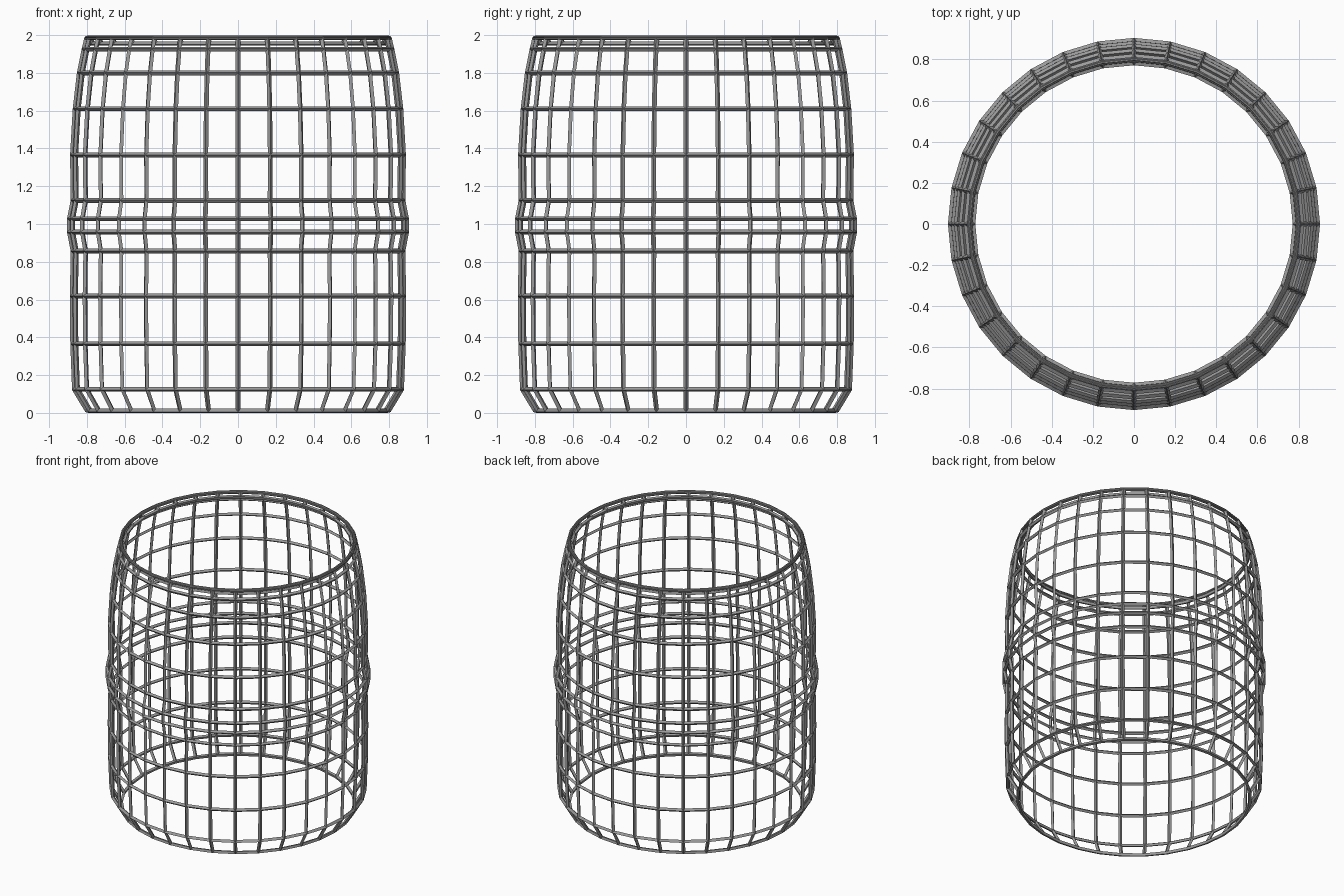
import bpy, math

if "Cube" in bpy.data.objects:
    bpy.data.objects.remove(bpy.data.objects["Cube"])

SIDES = 32
WIRE = 0.026

grey = bpy.data.materials.new("wire_grey")
grey.diffuse_color = (0.33, 0.33, 0.33, 1)
grey.use_nodes = True
grey.node_tree.nodes["Principled BSDF"].inputs["Base Color"].default_value = grey.diffuse_color


def wire_lathe(name, profile):
    """Revolve an open (radius, height) profile and turn its edges into wires."""
    verts = [(r * math.cos(2 * math.pi * i / SIDES), r * math.sin(2 * math.pi * i / SIDES), z)
             for r, z in profile for i in range(SIDES)]
    faces = []
    for k in range(len(profile) - 1):
        for i in range(SIDES):
            j = (i + 1) % SIDES
            a, b = k * SIDES, (k + 1) * SIDES
            faces.append((a + i, a + j, b + j, b + i))
    mesh = bpy.data.meshes.new(name)
    mesh.from_pydata(verts, [], faces)
    mesh.materials.append(grey)
    obj = bpy.data.objects.new(name, mesh)
    bpy.context.collection.objects.link(obj)
    mod = obj.modifiers.new("wires", 'WIREFRAME')
    mod.thickness = WIRE
    mod.offset = 0
    mod.use_replace = True
    mod.use_boundary = True
    mod.use_even_offset = True
    return obj


# Barrel-shaped cage: rounded foot, straight wall, middle bulge, tapering shoulder
wire_lathe("barrel_cage", [
    (0.797, 0.011), (0.866, 0.125), (0.875, 0.366), (0.877, 0.618), (0.873, 0.857),
    (0.892, 0.957), (0.892, 1.028), (0.873, 1.125), (0.876, 1.366), (0.862, 1.61),
    (0.840, 1.80), (0.815, 1.925), (0.800, 1.986)])

# Lip folded inward at the mouth
wire_lathe("rim_lip", [(0.800, 1.985), (0.783, 1.956)])
